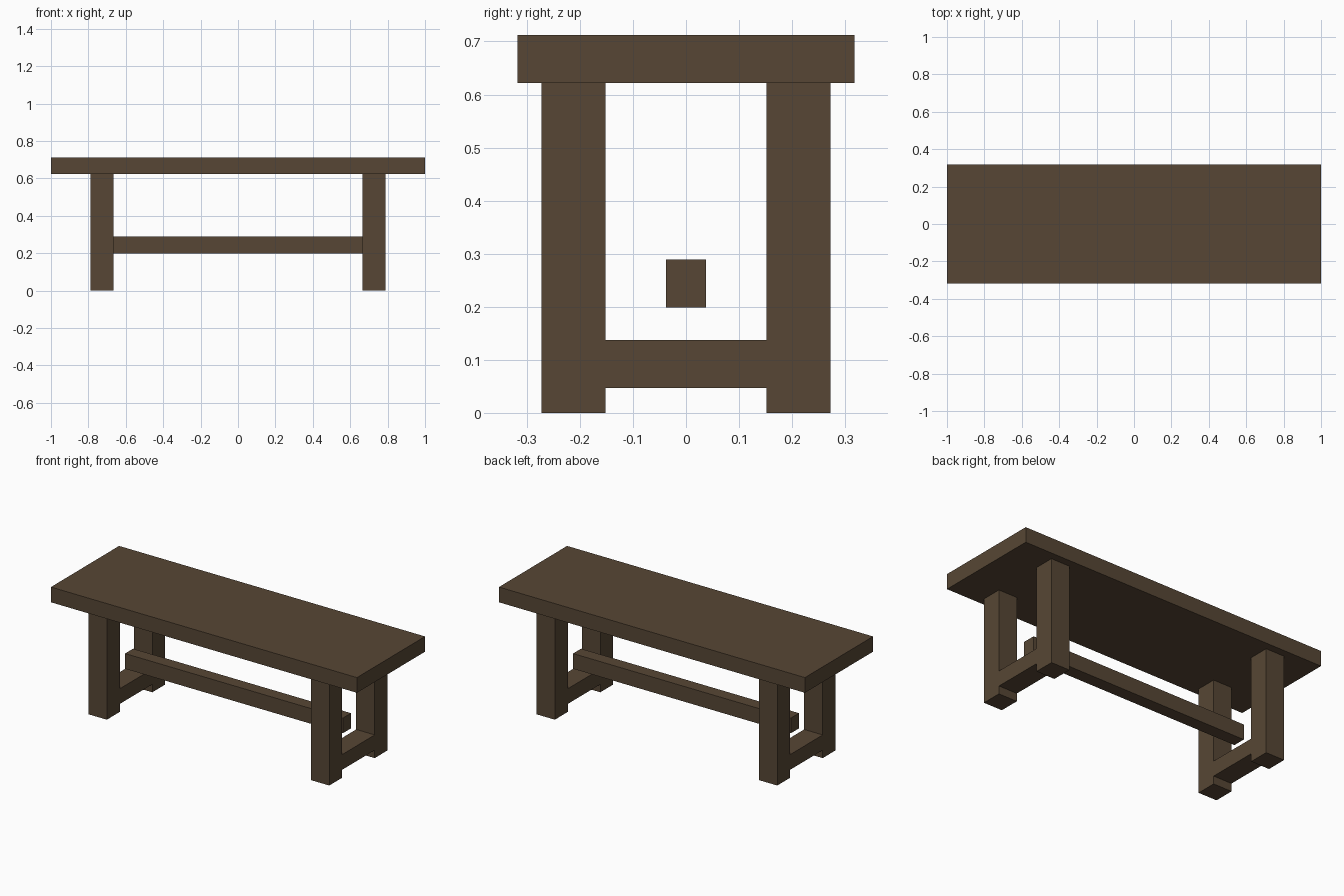
import bpy

if "Cube" in bpy.data.objects:
    bpy.data.objects.remove(bpy.data.objects["Cube"], do_unlink=True)

# Dark wood for every part
wood = bpy.data.materials.new("dark_brown_wood")
wood.use_nodes = True
colour = (0.095, 0.062, 0.035, 1)
wood.diffuse_color = colour
wood.node_tree.nodes["Principled BSDF"].inputs["Base Color"].default_value = colour


def beam(name, size, centre):
    """Square-edged timber with the given full size and centre."""
    bpy.ops.mesh.primitive_cube_add(size=1, location=centre)
    obj = bpy.context.object
    obj.name = name
    obj.scale = size
    bpy.ops.object.transform_apply(location=False, rotation=False, scale=True)
    obj.data.materials.append(wood)
    return obj


TOP_Z, UNDER_Z = 0.712, 0.622
THICK = TOP_Z - UNDER_Z
LEG = 0.121
LEG_X, LEG_Y = 0.727, 0.212

# Table top
beam("table_top", (2, 0.636, THICK), (0, 0, (TOP_Z + UNDER_Z) / 2))

# Legs, with a low crossbar joining each pair
for side, sx in (("left", 1), ("right", -1)):
    for end, sy in (("front", -1), ("back", 1)):
        beam(f"{end}_{side}_leg", (LEG, LEG, UNDER_Z), (sx * LEG_X, sy * LEG_Y, UNDER_Z / 2))
    beam(f"{side}_crossbar", (LEG, 2 * LEG_Y - LEG, THICK), (sx * LEG_X, 0, 0.092))

# Long central stretcher
beam("long_stretcher", (1.424, 0.075, THICK), (0, 0, 0.244))
